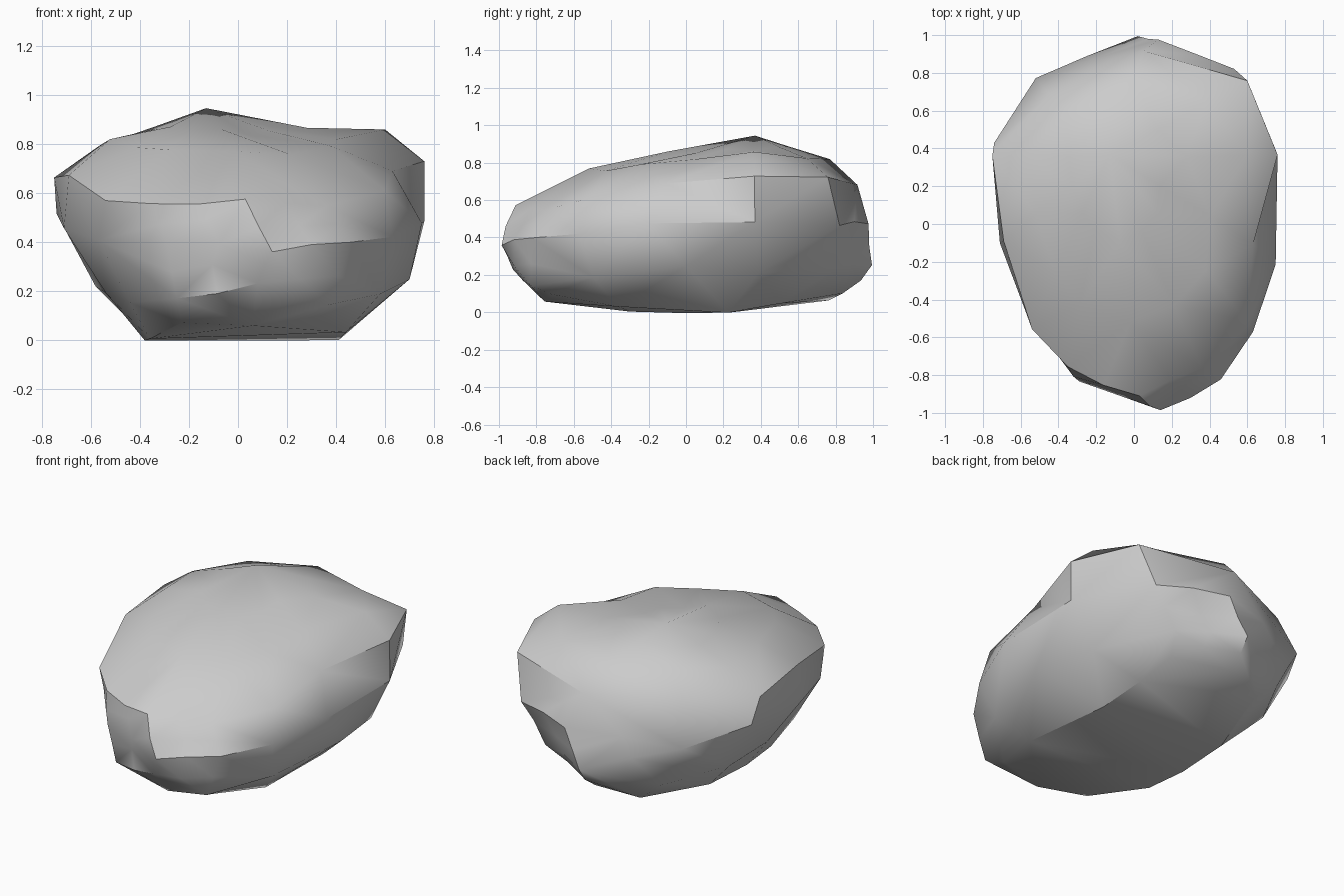
import bpy, bmesh, random
from mathutils import Vector

if "Cube" in bpy.data.objects:
    bpy.data.objects.remove(bpy.data.objects["Cube"])

random.seed(7)
bm = bmesh.new()


def ring(points):
    return [bm.verts.new(p) for p in points]


def bridge(a, b):
    n = len(a)
    return [bm.faces.new((a[i], a[(i + 1) % n], b[(i + 1) % n], b[i])) for i in range(n)]


# Contours run counter-clockwise from the front-left corner
base = ring([(-.23, -.67, .08), (.06, -.76, .07), (.33, -.72, .1), (.44, -.35, .03),
             (.41, .24, 0), (.38, .52, .06), (.32, .7, .13), (.02, .85, .11),
             (-.23, .76, .05), (-.37, .3, .01), (-.38, -.05, .01), (-.36, -.31, .01)])
lower = ring([(-.25, -.8, .18), (.08, -.92, .22), (.37, -.82, .14), (.58, -.5, .19),
              (.7, 0, .26), (.62, .4, .22), (.38, .8, .24), (.02, 1, .25),
              (-.38, .77, .19), (-.58, .4, .21), (-.54, 0, .19), (-.44, -.4, .14)])
middle = ring([(-.29, -.84, .4), (.14, -1, .37), (.46, -.82, .39), (.63, -.56, .42),
               (.75, -.2, .47), (.76, .36, .48), (.53, .81, .47), (.13, .97, .47),
               (-.52, .77, .44), (-.74, .42, .5), (-.71, -.1, .45), (-.57, -.46, .4)])
rim = ring([(-.35, -.76, .54), (.03, -.92, .58), (.36, -.76, .54), (.6, -.5, .61),
            (.63, -.1, .7), (.76, .38, .72), (.6, .77, .73), (.05, .92, .67),
            (-.45, .7, .68), (-.75, .36, .65), (-.69, -.1, .66), (-.54, -.55, .57)])


# Gently domed top, built from the rim towards an off-centre peak
peak = Vector((-.13, .37, .945))


def dome(t, bulge):
    return ring([v.co.lerp(peak, t) + Vector((0, 0, bulge * (.86 - v.co.z))) for v in rim])


crown, summit = dome(.3, .32), dome(.65, .14)
crown[5].co = (.6, .38, .86)
crown[6].co.z -= .015
summit[5].co = (.28, .37, .875)

for a, b in ((base, lower), (lower, middle), (middle, rim), (rim, crown), (crown, summit)):
    bridge(a, b)
top = bm.verts.new(peak)
for i in range(12):
    bm.faces.new((summit[i], summit[(i + 1) % 12], top))
bm.faces.new(base[::-1])

# Chipped, uneven front and back ends
bmesh.ops.triangulate(bm, faces=bm.faces[:])
ends = [e for e in bm.edges
        if all(abs(v.co.y) > .73 and .1 < v.co.z < .6 for v in e.verts)]
old = set(bm.verts)
bmesh.ops.subdivide_edges(bm, edges=ends, cuts=1)
for v in bm.verts:
    if v not in old:
        v.co.y += random.uniform(-.015, .015)
        v.co.z += random.uniform(-.015, .015)

bmesh.ops.triangulate(bm, faces=bm.faces[:])
bmesh.ops.recalc_face_normals(bm, faces=bm.faces[:])
mesh = bpy.data.meshes.new("rock")
bm.to_mesh(mesh)
bm.free()
rock = bpy.data.objects.new("rock", mesh)
bpy.context.collection.objects.link(rock)

# Smooth faces with crisp ridges
bpy.context.view_layer.objects.active = rock
rock.select_set(True)
bpy.ops.object.shade_smooth_by_angle(angle=.65)
